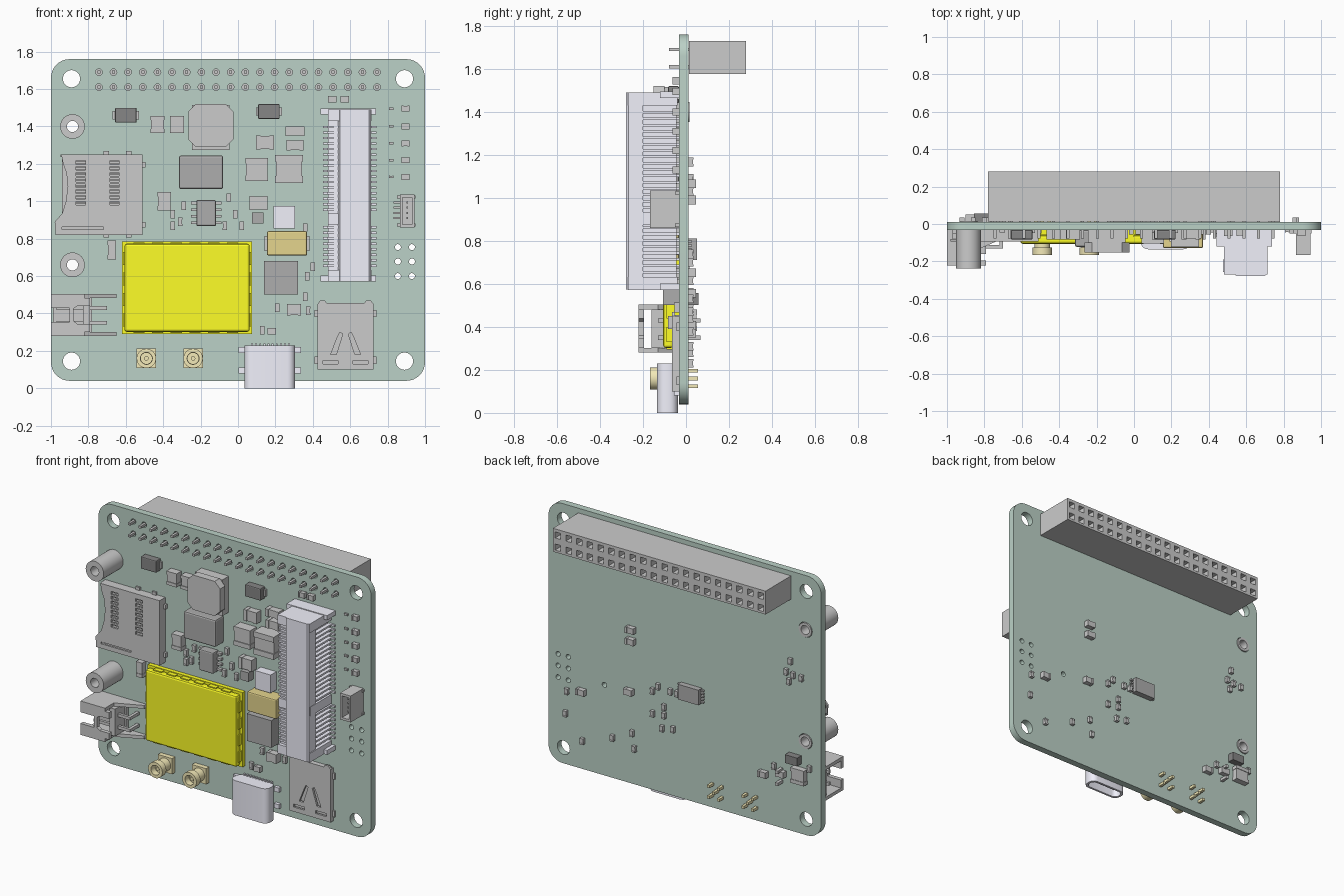
import bpy, bmesh
from math import sin, cos, pi
from mathutils import Matrix

if "Cube" in bpy.data.objects:
    bpy.data.objects.remove(bpy.data.objects["Cube"])

F, B = -0.033, 0.012          # front and back faces of the board


def mat(name, r, g, b):
    m = bpy.data.materials.new(name)
    m.diffuse_color = (r, g, b, 1)
    m.use_nodes = True
    m.node_tree.nodes["Principled BSDF"].inputs["Base Color"].default_value = m.diffuse_color
    return m


GREEN = mat("board_green", .5, .64, .57)
YELLOW = mat("shield_yellow", 1, 1, .02)
GOLD = mat("gold", .9, .82, .48)
TAN = mat("tan", .78, .66, .27)
PALE = mat("pale_shell", .88, .88, .97)
DARK = mat("dark_body", .42, .42, .42)
BLACK = mat("black_body", .24, .24, .24)


def finish(name, me, m=None, bevel=0):
    ob = bpy.data.objects.new(name, me)
    bpy.context.collection.objects.link(ob)
    if m:
        me.materials.append(m)
    if bevel:
        mod = ob.modifiers.new("bevel", 'BEVEL')
        mod.width, mod.segments = bevel, 2
    return ob


def boxes(name, items, m=None, bevel=0):
    """items: (x0, x1, y0, y1, z0, z1) each"""
    bm = bmesh.new()
    for x0, x1, y0, y1, z0, z1 in items:
        M = Matrix.Translation(((x0+x1)/2, (y0+y1)/2, (z0+z1)/2))
        M = M @ Matrix.Diagonal((abs(x1-x0), abs(y1-y0), abs(z1-z0), 1))
        bmesh.ops.create_cube(bm, size=1, matrix=M)
    me = bpy.data.meshes.new(name)
    bm.to_mesh(me)
    bm.free()
    return finish(name, me, m, bevel)


def circ(x, z, r, n=24):
    return [(x + r*cos(2*pi*i/n), z + r*sin(2*pi*i/n)) for i in range(n)]


def rect(x0, x1, z0, z1, r=0, n=5):
    if not r:
        return [(x0, z0), (x1, z0), (x1, z1), (x0, z1)]
    out = []
    for k, (cx, cz) in enumerate([(x1-r, z1-r), (x0+r, z1-r), (x0+r, z0+r), (x1-r, z0+r)]):
        out += [(cx + r*cos(pi/2*(k+i/n)), cz + r*sin(pi/2*(k+i/n))) for i in range(n+1)]
    return out


AXES = {'x': Matrix(((0, 0, 1, 0), (1, 0, 0, 0), (0, 1, 0, 0), (0, 0, 0, 1))),
        'y': Matrix(((1, 0, 0, 0), (0, 0, -1, 0), (0, 1, 0, 0), (0, 0, 0, 1))),
        'z': Matrix.Identity(4)}


def plate(name, loops, a, b, m=None, axis='y'):
    """Outline plus hole loops, extruded from a to b along the axis"""
    cu = bpy.data.curves.new(name, 'CURVE')
    cu.dimensions, cu.fill_mode, cu.extrude = '2D', 'BOTH', abs(b-a)/2
    for pts in loops:
        s = cu.splines.new('POLY')
        s.points.add(len(pts)-1)
        for p, c in zip(s.points, pts):
            p.co = (c[0], c[1], 0, 1)
        s.use_cyclic_u, s.use_smooth = True, False
    tmp = bpy.data.objects.new("tmp", cu)
    bpy.context.collection.objects.link(tmp)
    dg = bpy.context.evaluated_depsgraph_get()
    me = bpy.data.meshes.new_from_object(tmp.evaluated_get(dg))
    bpy.data.objects.remove(tmp)
    off = [(a+b)/2 if axis == k else 0 for k in 'xyz']
    me.transform(Matrix.Translation(off) @ AXES[axis])
    me.materials.clear()
    bm = bmesh.new()
    bm.from_mesh(me)
    bmesh.ops.remove_doubles(bm, verts=bm.verts, dist=1e-5)
    bmesh.ops.recalc_face_normals(bm, faces=bm.faces)
    bm.to_mesh(me)
    bm.free()
    me.name = name
    return finish(name, me, m)


def on_board(x, z, w, h, d, back=False):
    y0, y1 = (B, B+d) if back else (F-d, F)
    return (x-w/2, x+w/2, y0, y1, z-h/2, z+h/2)


def capped(x, z, w, h, d, back=False):
    """chip part: body plus two slightly larger end caps"""
    out = [on_board(x, z, w*.94, h*.94, d*.92, back)]
    for s in (-1, 1):
        out.append(on_board(x+s*w*.38, z, w*.24, h, d, back) if w > h
                   else on_board(x, z+s*h*.38, w, h*.24, d, back))
    return out


# circuit board with all through holes
pins = [(-.744+i*.0783, z) for i in range(20) for z in (1.61, 1.69)]
posts = [(-.885, 1.4), (-.885, .66)]
holes = [circ(x, z, .046, 32) for x in (-.89, .89) for z in (.145, 1.655)]
holes += [circ(x, z, .05) for x, z in posts]
holes += [circ(x, z, .018, 12) for x, z in pins]
holes += [circ(x, z, .016, 16) for x in (.855, .93) for z in (.6, .678, .755)]
holes += [circ(.59, .64, .017, 12)]
plate("circuit_board", [rect(-1, 1, .04, 1.76, .1, 8)] + holes, F, B, GREEN)

# pin header on the back with square sockets
plate("header_socket", [rect(-.78, .78, 1.575, 1.73)] +
      [rect(x-.02, x+.02, z-.02, z+.02) for x, z in pins], .12, .28)
boxes("header_base", [(-.78, .78, .014, .12, 1.575, 1.73)])
boxes("header_pins", [(x-.008, x+.008, -.078, .03, z-.008, z+.008) for x, z in pins])

# threaded standoffs
for x, z in posts:
    plate("standoff", [circ(x, z, .066, 32), circ(x, z, .03)], -.237, F)
    plate("standoff_foot", [circ(x, z, .047), circ(x, z, .03)], F, B+.005)

# yellow shielded radio module
boxes("shield_frame", [(-.62, .075, -.06, F, .29, .785)], YELLOW)
boxes("shield_lid", [(-.607, .062, -.106, -.06, .302, .773)], YELLOW, .012)
tabs = [(-.56+i*.1, -.56+i*.1+.06, -.09, -.06, z, z+.008) for i in range(6) for z in (.295, .772)]
tabs += [(x, x+.008, -.09, -.06, .33+i*.11, .4+i*.11) for i in range(4) for x in (-.614, .061)]
boxes("shield_tabs", tabs, YELLOW)

# card edge connector
plate("edge_connector_body", [[(.545, -.278), (.7, -.278), (.71, -.268), (.71, -.2), (.69, -.2),
      (.69, -.045), (.53, -.045), (.53, -.13), (.61, -.14), (.61, -.195), (.48, -.195),
      (.48, -.245), (.535, -.25)]], .575, 1.49, PALE, 'z')
boxes("edge_connector_ends", [(.48, .715, -.27, -.04, z, z+.06) for z in (.572, 1.43)] +
      [(.44, .738, -.12, F, z, z+.03) for z in (.572, 1.465)] +
      [(.48, .712, -.26, -.04, .875, .935)], PALE)
rows = [.655+i*.0295 for i in range(8)] + [.955+i*.0295 for i in range(16)]
contacts = []
for z in rows:
    contacts += [(.69, .715, -.2, -.04, z-.006, z+.006), (.70, .74, -.045, F, z-.006, z+.006),
                 (.455, .54, -.05, F, z-.006, z+.006), (.475, .55, -.256, -.19, z-.006, z+.006)]
boxes("edge_connector_contacts", contacts, PALE)

# USB style port, opening downwards
plate("port_shell", [rect(.035, .305, -.135, -.038, .04), rect(.05, .29, -.121, -.052, .03)],
      0, .19, PALE, 'z')
plate("port_rear", [rect(.035, .305, -.135, -.038, .04)], .19, .23, PALE, 'z')
boxes("port_tongue", [(.085, .255, -.094, -.08, .03, .2)], PALE)
boxes("port_legs", [(x-.018, x+.018, -.055, F, z, z+.03) for x in (.02, .32) for z in (.08, .19)] +
      [(.07+i*.022, .08+i*.022, -.045, F, .22, .24) for i in range(10)], PALE)

# SIM card tray
plate("sim_tray_cover", [[(.425, .1), (.725, .1), (.725, .45), (.71, .47), (.685, .47), (.675, .455),
      (.475, .455), (.465, .47), (.44, .47), (.425, .45)],
      [(.495, .18), (.525, .18), (.56, .29), (.545, .3), (.53, .27)],
      [(.655, .18), (.625, .18), (.59, .29), (.605, .3), (.62, .27)],
      rect(.455, .535, .13, .15), rect(.615, .695, .13, .15)], -.066, -.052)
boxes("sim_tray_walls", [(.425, .437, -.052, F, .1, .45), (.713, .725, -.052, F, .1, .45),
      (.437, .713, -.052, F, .435, .455), (.437, .713, -.039, F, .105, .435)])
boxes("sim_tray_tabs", [(x, x+.025, -.045, F, z, z+.04) for x in (.41, .715) for z in (.13, .38)])

# memory card slot
windows = [rect(x, x+.05, .98+i*.031, 1.0+i*.031) for x in (-.865, -.685) for i in range(8)]
plate("card_slot_cover", [[(-.945, 1.25), (-.51, 1.25), (-.51, .82), (-.975, .82), (-.98, .89),
      (-.94, .935), (-.92, 1.0), (-.91, 1.08), (-.917, 1.15), (-.935, 1.2)],
      rect(-.94, -.72, .85, .862)] + windows, -.093, -.08)
boxes("card_slot_base", [(-.94, -.51, -.05, F, .82, 1.25), (-.95, -.51, -.08, F, 1.238, 1.25),
      (-.97, -.51, -.08, F, .82, .832), (-.522, -.51, -.08, F, .832, 1.238),
      (-.97, -.72, -.08, -.05, .87, .89)])
boxes("card_slot_contacts", [(x, x+.07, -.075, -.05, .985+i*.031, .995+i*.031)
      for x in (-.87, -.69) for i in range(8)] +
      [(x, x+.03, -.045, F, z, z+.03) for x in (-.72, -.6) for z in (.805, 1.24)] +
      [(-.515, -.495, -.05, F, z, z+.03) for z in (.86, 1.18)])

# side entry power connector
side = [(-1, F), (-1, -.222), (-.95, -.222), (-.82, -.222), (-.82, -.13), (-.65, -.055), (-.65, F)]
for z in (.28, .482):
    plate("power_socket_side", [side], z, z+.022, None, 'z')
plate("power_socket_face", [[(-1, .302), (-.79, .302), (-.79, .345), (-.86, .345), (-.88, .36),
      (-.88, .425), (-.86, .44), (-.79, .44), (-.79, .482), (-1, .482), (-1, .43), (-.9, .43),
      (-.9, .355), (-1, .355)]], -.222, -.195)
boxes("power_socket_base", [(-.99, -.78, -.06, F, .302, .482), (-.83, -.79, -.16, -.06, .302, .482)])
boxes("power_socket_pins", [(-.97, -.7, -.13, -.112, z-.01, z+.01) for z in (.35, .43)] +
      [(-.72, -.7, -.13, B+.055, z-.01, z+.01) for z in (.35, .43)])

# coaxial antenna jacks
for x in (-.49, -.24):
    z = .16
    plate("antenna_base", [rect(x-.052, x+.052, z-.052, z+.052)], -.065, F, GOLD)
    plate("antenna_neck", [circ(x, z, .042), circ(x, z, .03)], -.125, -.065, GOLD)
    plate("antenna_head", [circ(x, z, .052, 32), circ(x, z, .032)], -.167, -.125, GOLD)
    plate("antenna_core", [circ(x, z, .012, 12)], -.145, -.065, GOLD)
    boxes("antenna_legs", [(x+dx-.009, x+dx+.009, F, .056, z+dz-.009, z+dz+.009)
          for dx, dz in ((0, 0), (-.036, -.036), (.036, -.036), (-.036, .036), (.036, .036))], GOLD)

# small wire socket on the right
plate("wire_socket", [rect(.865, .943, .86, 1.035), rect(.88, .93, .876, 1.019)], -.167, -.045)
boxes("wire_socket_base", [(.865, .943, -.07, F, .86, 1.035), (.85, .95, -.05, F, .865, .88),
      (.85, .95, -.05, F, 1.015, 1.03)])
boxes("wire_socket_pins", [(.9, .91, -.14, -.07, .905+i*.028, .915+i*.028) for i in range(4)] +
      [(.832, .87, -.05, F, .905+i*.028, .915+i*.028) for i in range(4)])

# power inductor
plate("inductor_core", [[(-.225, 1.29), (-.065, 1.29), (-.025, 1.33), (-.025, 1.48), (-.065, 1.52),
      (-.225, 1.52), (-.265, 1.48), (-.265, 1.33)]], -.152, -.1)
boxes("inductor_base", [(-.245, -.045, -.1, F, 1.275, 1.515)])

# large blocks and chips
boxes("power_chip", [on_board(-.197, 1.155, .235, .18, .09)], DARK, .01)
boxes("tan_capacitor", [on_board(.262, .775, .215, .13, .095)], TAN, .008)
boxes("tan_capacitor_caps", [on_board(x, .775, .015, .08, .05) for x in (.15, .374)])
boxes("square_chip", [on_board(.23, .592, .18, .18, .075)], DARK)
boxes("pale_block", [on_board(.247, .915, .115, .12, .06)], PALE)
boxes("black_diodes", [on_board(x, z, .115, .08, .05) for x, z in ((-.6, 1.46), (.165, 1.48))], BLACK, .006)
boxes("diode_leads", [on_board(x+s*.06, z, .02, .045, .015)
      for x, z in ((-.6, 1.46), (.165, 1.48)) for s in (-1, 1)])
boxes("driver_chip", [on_board(-.17, .937, .105, .14, .06)], DARK, .008)
boxes("driver_chip_leads", [on_board(-.17+s*.065, .885+i*.035, .035, .015, .02)
      for s in (-1, 1) for i in range(4)])
boxes("small_dark_block", [on_board(.105, .91, .06, .06, .05)], DARK)
blocks = [(-.43, 1.41, .075, .09, .05), (-.325, 1.41, .075, .09, .05), (.305, 1.375, .1, .05, .05),
          (.305, 1.3, .09, .055, .05), (.145, 1.315, .095, .075, .05), (.1, 1.17, .12, .125, .07),
          (.273, 1.173, .15, .15, .09), (.11, .99, .095, .075, .05), (-.395, 1, .072, .1, .05),
          (-.675, .74, .045, .1, .04), (.3, .42, .075, .06, .05)]
boxes("ceramic_capacitors", [b for p in blocks for b in capped(*p)])

# tiny front passives
tiny = [(-.29, .975), (-.35, .87), (-.35, .93), (-.31, .89), (-.07, .87), (-.05, 1.02), (-.015, .93),
        (.02, .87), (.37, .6), (.4, .65), (.375, .415), (.21, .43), (.13, .31), (.36, .49), (.36, .86)]
small = [b for x, z in tiny for b in capped(x, z, .024, .045, .022)]
for x, z in ((.18, .305), (.505, 1.545), (.57, 1.545)):
    small += capped(x, z, .045, .035, .03)
for z in (1.495, 1.4, 1.31, 1.22, 1.13):
    small += capped(.895, z, .042, .032, .03) + capped(.82, z, .024, .013, .012)
boxes("front_passives", small)

# parts on the back face
boxes("back_chip", [on_board(-.05, .76, .15, .1, .038, True)], DARK)
boxes("back_chip_leads", [on_board(-.05+s*.085, .722+i*.019, .02, .009, .015, True)
      for s in (-1, 1) for i in range(5)])
boxes("back_diode", [on_board(-.81, .53, .09, .055, .045, True)], BLACK)
wide = [(.387, 1.065), (.387, .99), (.4, .652), (.75, .557), (-.584, .37), (-.715, .407)]
rear = [b for x, z in wide for b in capped(x, z, .06, .04, .035, True)]
rear += capped(-.85, .43, .1, .1, .04, True)
dots = [(.87, .38), (.745, .23), (.525, .31), (.23, .7), (.19, .74), (.1, .73), (.146, .615), (.146, .56),
        (.16, .47), (.08, .485), (.23, .55), (.38, .38), (.365, .28), (-.78, 1.167), (-.77, 1.03),
        (-.86, 1.076), (-.75, 1.09), (-.8, 1.08), (-.92, .49), (-.66, .44), (.86, .53), (.05, .73)]
rear += [b for x, z in dots for b in capped(x, z, .025, .04, .022, True)]
boxes("back_passives", rear)

# smooth shading on the round parts only
bpy.ops.object.select_all(action='DESELECT')
for ob in bpy.context.scene.objects:
    if ob.name.startswith(("standoff", "antenna", "port_", "circuit")):
        ob.select_set(True)
        bpy.context.view_layer.objects.active = ob
bpy.ops.object.shade_smooth_by_angle()
